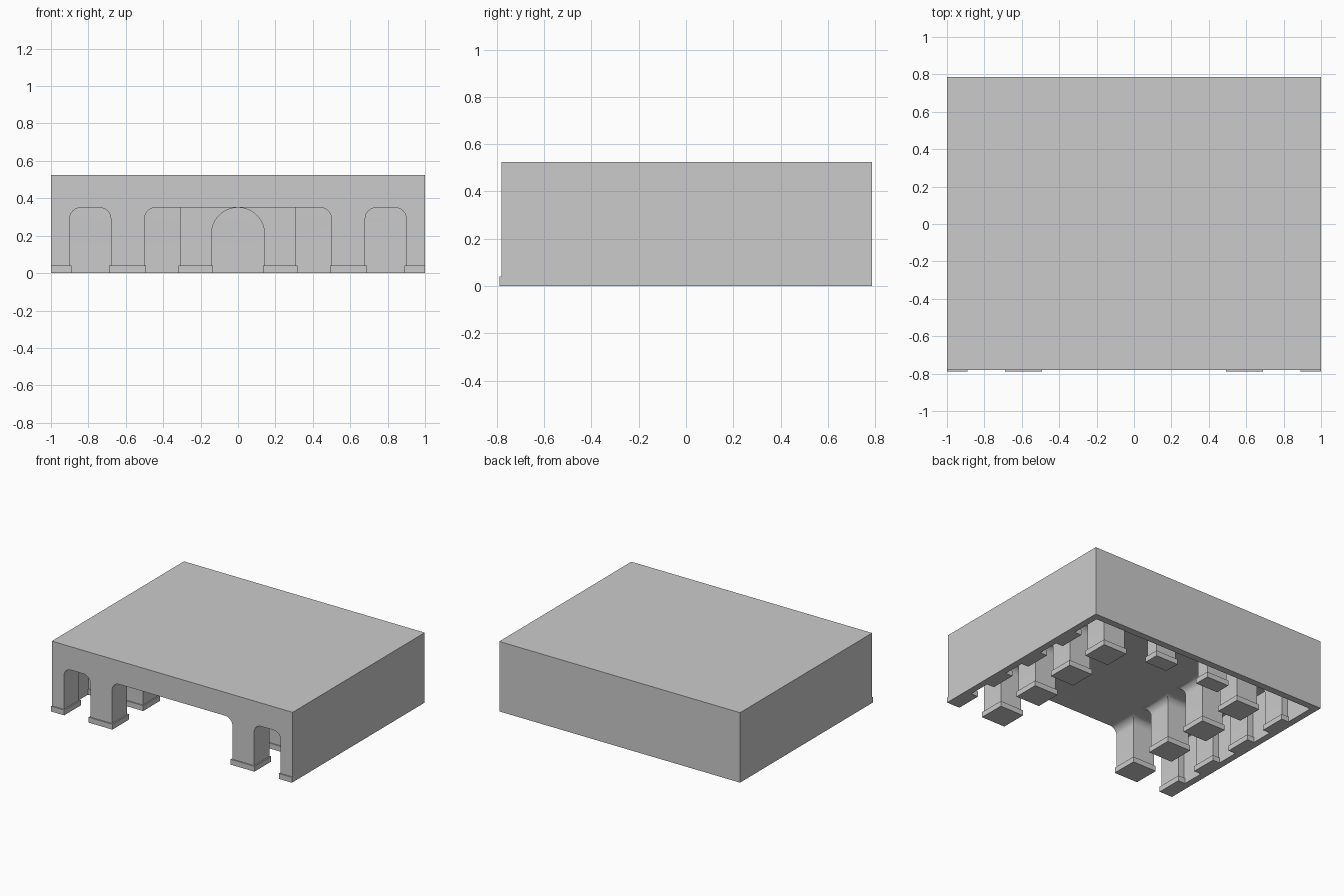
import bpy, bmesh, math

if "Cube" in bpy.data.objects:
    bpy.data.objects.remove(bpy.data.objects["Cube"])

TOP, RAD = 0.35, 0.06
FRONT, BACK, BACK_IN, WALL_IN = -0.78, 0.787, 0.735, 0.95
PILLAR_Y = [(-0.78 + 0.365 * i, -0.6 + 0.365 * i) for i in range(4)]


def prism(name, profile, axis, a, b):
    """Extrude a (u, z) profile from a to b along x or y."""
    me = bpy.data.meshes.new(name)
    bm = bmesh.new()
    vs = [bm.verts.new((a, u, z) if axis == 'X' else (u, a, z)) for u, z in profile]
    face = bm.faces.new(vs)
    ext = bmesh.ops.extrude_face_region(bm, geom=[face])
    move = (b - a, 0, 0) if axis == 'X' else (0, b - a, 0)
    bmesh.ops.translate(bm, vec=move, verts=[v for v in ext['geom'] if isinstance(v, bmesh.types.BMVert)])
    bmesh.ops.recalc_face_normals(bm, faces=bm.faces)
    bm.to_mesh(me)
    bm.free()
    ob = bpy.data.objects.new(name, me)
    bpy.context.collection.objects.link(ob)
    return ob


def box(name, x0, x1, y0, y1, z0, z1):
    return prism(name, [(x0, z0), (x1, z0), (x1, z1), (x0, z1)], 'Y', y0, y1)


def arc(cu, cz, r, start, end, n):
    angles = [math.radians(start + (end - start) * i / n) for i in range(n + 1)]
    return [(cu + r * math.cos(t), cz + r * math.sin(t)) for t in angles]


def tunnel(u0, u1):
    """Opening with rounded top corners."""
    return ([(u0, -0.1), (u1, -0.1)]
            + arc(u1 - RAD, TOP - RAD, RAD, 0, 90, 8)
            + arc(u0 + RAD, TOP - RAD, RAD, 90, 180, 8))


# Solid hall block
hall = box("hall_block", -1, 1, FRONT, BACK, 0, 0.525)

# Nave and two aisles along y, then cross passages along x
cutters = [prism("nave_cutter", tunnel(-0.5, 0.5), 'Y', -0.9, BACK_IN),
           prism("left_aisle_cutter", tunnel(-0.9, -0.68), 'Y', -0.9, BACK_IN),
           prism("right_aisle_cutter", tunnel(0.68, 0.9), 'Y', -0.9, BACK_IN)]
for i, (y0, y1) in enumerate(PILLAR_Y):
    end = PILLAR_Y[i + 1][0] if i < 3 else BACK_IN
    cutters.append(prism(f"passage_cutter_{i}", tunnel(y1, end), 'X', -WALL_IN, WALL_IN))
for c in cutters:
    mod = hall.modifiers.new(c.name, 'BOOLEAN')
    mod.operation, mod.solver, mod.object = 'DIFFERENCE', 'EXACT', c
bpy.context.view_layer.objects.active = hall
for mod in list(hall.modifiers):
    bpy.ops.object.modifier_apply(modifier=mod.name)
for c in cutters:
    bpy.data.objects.remove(c)

# Arched screen near the back of the nave
R = 0.142
outline = ([(0.31, 0), (0.31, TOP + 0.01), (-0.31, TOP + 0.01), (-0.31, 0), (-R, 0)]
           + arc(0, TOP - R, R, 180, 0, 24) + [(R, 0)])
screen = prism("arched_screen", outline, 'Y', 0.51, 0.61)

# Pillar and pilaster bases
LIP, BASE_H = 0.009, 0.04
for side, s in (("left", -1), ("right", 1)):
    def base(name, x0, x1, y0, y1):
        a, b = sorted((s * x0, s * x1))
        box(f"{side}_{name}", a, b, y0, y1, 0, BASE_H)
    for i, (y0, y1) in enumerate(PILLAR_Y):
        base(f"pillar_base_{i}", 0.5 - LIP, 0.68 + LIP, y0 - LIP, y1 + LIP)
        base(f"wall_base_{i}", 0.9 - LIP, 1.0 if i == 0 else 0.97, y0 - LIP, y1 + LIP)
    base("screen_base", R - LIP, 0.31 + LIP, 0.51 - LIP, 0.61 + LIP)

# Smooth arches, crisp edges
bpy.ops.object.select_all(action='DESELECT')
for ob in (hall, screen):
    ob.select_set(True)
bpy.context.view_layer.objects.active = hall
bpy.ops.object.shade_smooth_by_angle(angle=math.radians(25))
